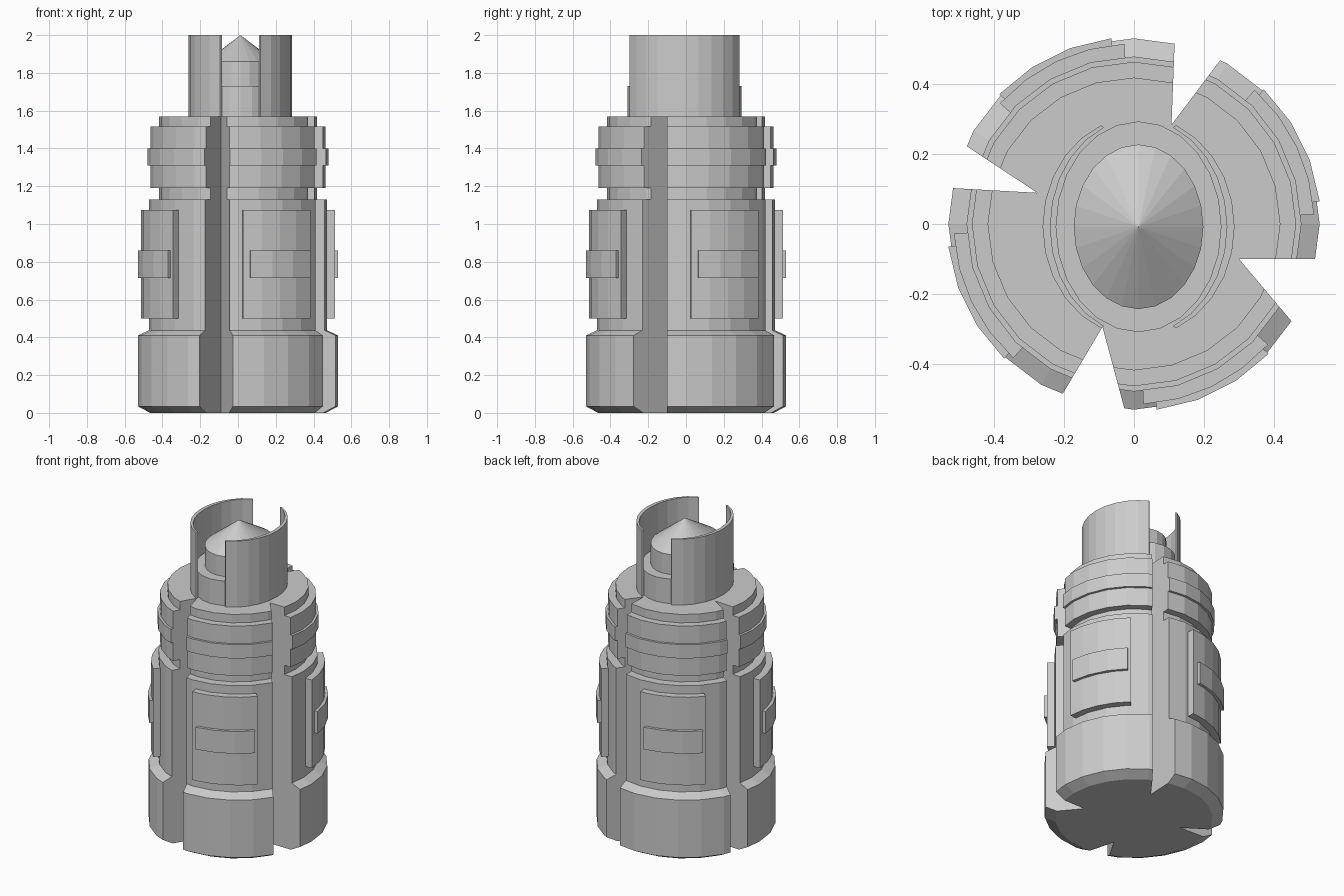
import bpy, bmesh
from math import sin, cos, pi, radians

if "Cube" in bpy.data.objects:
    bpy.data.objects.remove(bpy.data.objects["Cube"])

UP = (0.013, -0.008)  # centre of the upper pin and shells


def finish(name, bm):
    bmesh.ops.remove_doubles(bm, verts=bm.verts, dist=1e-5)
    bmesh.ops.recalc_face_normals(bm, faces=bm.faces)
    me = bpy.data.meshes.new(name)
    bm.to_mesh(me)
    bm.free()
    ob = bpy.data.objects.new(name, me)
    bpy.context.collection.objects.link(ob)
    return ob


def lathe(name, profile, segs, sx=1.0, sy=1.0, c=(0, 0)):
    bm = bmesh.new()
    rings = [[bm.verts.new((c[0] + r * sx * cos(2 * pi * i / segs),
                            c[1] + r * sy * sin(2 * pi * i / segs), z))
              for i in range(segs)] for r, z in profile]
    for a, b in zip(rings, rings[1:]):
        for i in range(segs):
            j = (i + 1) % segs
            bm.faces.new((a[i], a[j], b[j], b[i]))
    bm.faces.new(rings[0][::-1])
    bm.faces.new(rings[-1])
    return finish(name, bm)


def prism(name, pts, z0, z1):
    bm = bmesh.new()
    lo = [bm.verts.new((x, y, z0)) for x, y in pts]
    hi = [bm.verts.new((x, y, z1)) for x, y in pts]
    bm.faces.new(lo[::-1])
    bm.faces.new(hi)
    for i in range(len(pts)):
        j = (i + 1) % len(pts)
        bm.faces.new((lo[i], lo[j], hi[j], hi[i]))
    return finish(name, bm)


def arc_block(name, inner, outer, a0, a1, z0, z1, n, c=(0, 0)):
    ang = [radians(a0 + (a1 - a0) * i / n) for i in range(n + 1)]
    pts = [(c[0] + outer[0] * cos(a), c[1] + outer[1] * sin(a)) for a in ang]
    pts += [(c[0] + inner[0] * cos(a), c[1] + inner[1] * sin(a)) for a in reversed(ang)]
    return prism(name, pts, z0, z1)


# Stepped main body
body = lathe("main_body", [
    (0.465, 0), (0.53, 0.035), (0.53, 0.41), (0.472, 0.437), (0.472, 1.13),
    (0.418, 1.13), (0.418, 1.19), (0.463, 1.19), (0.463, 1.31), (0.478, 1.31),
    (0.478, 1.40), (0.463, 1.40), (0.463, 1.515), (0.418, 1.515), (0.418, 1.57)], 24)

# Four wedge slots cut through the body: apex and two rim points
slots = [((0.107, 0.283), (0.116, 0.517), (0.238, 0.457)),
         ((-0.276, 0.089), (-0.527, 0.103), (-0.470, 0.217)),
         ((0.300, -0.100), (0.524, -0.100), (0.440, -0.266)),
         ((-0.090, -0.294), (-0.216, -0.506), (-0.033, -0.506))]
for apex, p, q in slots:
    far = [tuple(a + 2 * (b - a) for a, b in zip(apex, r)) for r in (p, q)]
    cutter = prism("slot_cutter", [apex] + far, -0.1, 1.8)
    cutter.hide_render = True
    mod = body.modifiers.new("slot", 'BOOLEAN')
    mod.operation = 'DIFFERENCE'
    mod.solver = 'EXACT'
    mod.object = cutter
    bpy.context.view_layer.objects.active = body
    bpy.ops.object.modifier_apply(modifier=mod.name)
    bpy.data.objects.remove(cutter)

# Raised side panels with a smaller pad on each
for k in range(4):
    a = 90 * k
    arc_block("side_panel", (0.44, 0.44), (0.515, 0.515), a + 3, a + 48, 0.50, 1.075, 4)
    arc_block("panel_pad", (0.48, 0.48), (0.534, 0.534), a + 7, a + 46, 0.715, 0.86, 3)

# Collar, pin and conical tip in one turned part
lathe("centre_pin", [(1.28, 1.55), (1.28, 1.73), (1, 1.73), (1, 1.86), (0.0001, 2.0)],
      24, 0.185, 0.235, UP)

# Two curved shells, open at front and back
for a in (0, 180):
    arc_block("curved_shell", (0.252, 0.308), (0.274, 0.315), a - 67, a + 67,
              1.56, 2.0, 10, UP)
